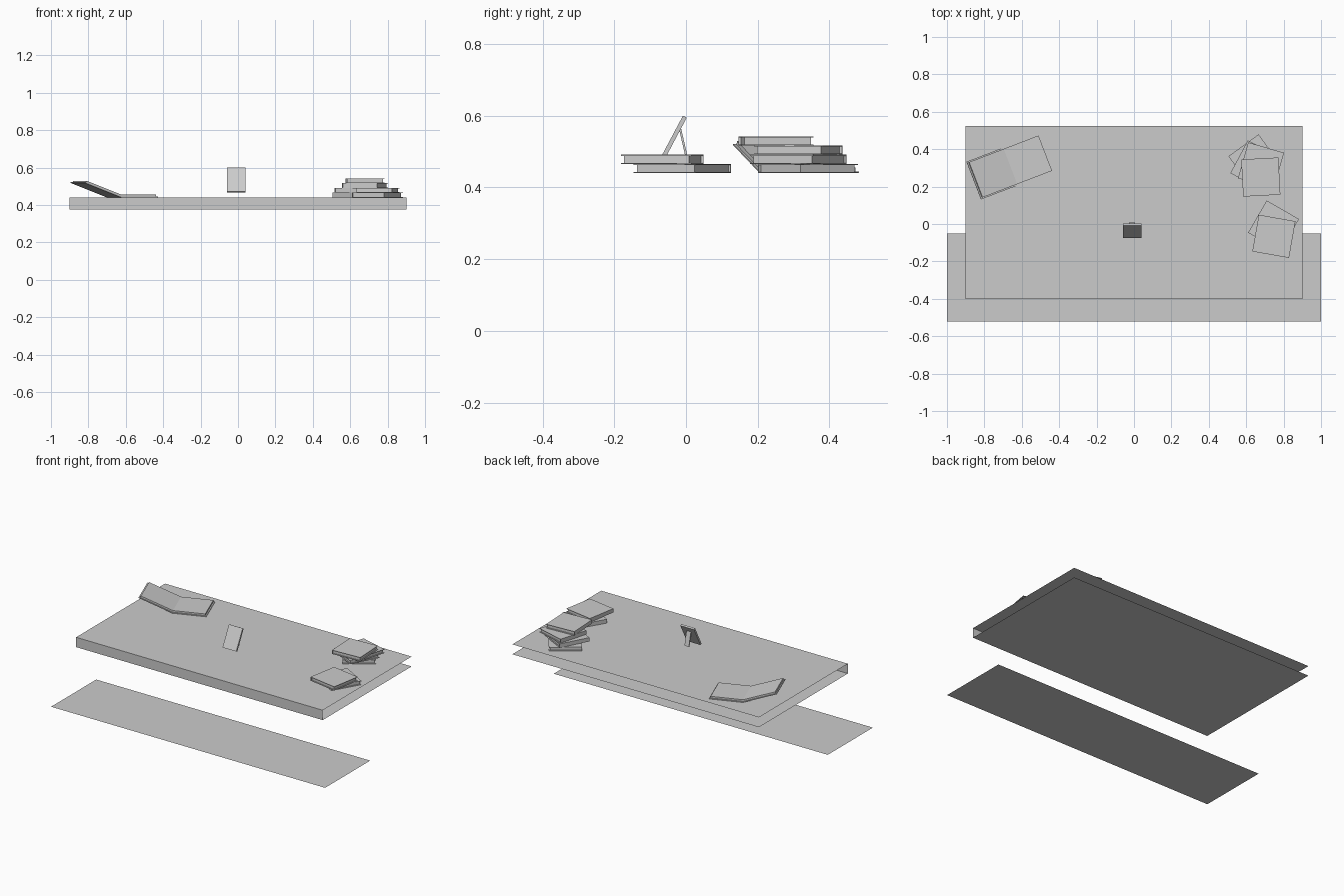
import bpy, bmesh
from math import radians
from mathutils import Matrix, Vector

if "Cube" in bpy.data.objects:
    bpy.data.objects.remove(bpy.data.objects["Cube"])


def finish(bm, name, matrix=Matrix()):
    me = bpy.data.meshes.new(name)
    bm.to_mesh(me)
    bm.free()
    ob = bpy.data.objects.new(name, me)
    ob.matrix_world = matrix
    bpy.context.collection.objects.link(ob)
    return ob


def add_box(bm, lo, hi, matrix=Matrix()):
    lo, hi = Vector(lo), Vector(hi)
    m = matrix @ Matrix.Translation((lo + hi) / 2) @ Matrix.Diagonal((*(hi - lo), 1))
    bmesh.ops.create_cube(bm, size=1, matrix=m)


def sheet(name, profile, half_width):
    """Extrude an open (y, z) profile along x as a single-sided sheet."""
    bm = bmesh.new()
    rows = [[bm.verts.new((x, y, z)) for x in (-half_width, half_width)] for y, z in profile]
    for a, b in zip(rows, rows[1:]):
        bm.faces.new((a[0], a[1], b[1], b[0]))
    return finish(bm, name)


def closed_book(name, x, y, z, angle, s=0.199, h=0.0255):
    """Two thin covers and a spine around an inset page block."""
    bm = bmesh.new()
    r, t, inset = s / 2, 0.003, 0.007
    add_box(bm, (-r, -r, 0), (r, r, t))
    add_box(bm, (-r, -r, h - t), (r, r, h))
    add_box(bm, (-r, -r, t), (-r + t, r, h - t))
    add_box(bm, (-r + t, -r + inset, t), (r - inset, r - inset, h - t))
    return finish(bm, name, Matrix.Translation((x, y, z)) @ Matrix.Rotation(radians(angle), 4, 'Z'))


TOP = 0.44

# Floor strip and desk slab (open at the ends and back)
sheet("floor_mat", [(-0.52, 0), (-0.05, 0)], 1.0)
sheet("desk_top", [(0.525, 0.375), (-0.402, 0.375), (-0.402, TOP), (0.525, TOP)][::1], 0.9)
desk = bpy.data.objects["desk_top"]
bm = bmesh.new()
bm.from_mesh(desk.data)
bmesh.ops.reverse_faces(bm, faces=[f for f in bm.faces if f.calc_center_median().z < 0.38 and f.normal.z > 0])
for f in bm.faces:
    f.normal_update()
    if f.calc_center_median().z > 0.43 and f.normal.z < 0:
        f.normal_flip()
    if abs(f.normal.y) > 0.9 and f.normal.y > 0:
        f.normal_flip()
bm.to_mesh(desk.data)
bm.free()

# Book stacks: x, y, angle from the bottom up
stacks = {
    "back_stack": [(0.644, 0.34, 36), (0.65, 0.313, -28), (0.679, 0.313, -16), (0.678, 0.251, 3)],
    "front_stack": [(0.746, -0.01, -30), (0.748, -0.066, -10)],
}
for name, books in stacks.items():
    for i, (x, y, a) in enumerate(books):
        closed_book(f"{name}_book_{i + 1}", x, y, TOP + i * 0.0257, a)

# Open book: one half flat, the other propped up
base = Matrix.Translation((-0.663, 0.3065, TOP)) @ Matrix.Rotation(radians(21), 4, 'Z')
bm = bmesh.new()
add_box(bm, (0, -0.108, 0), (0.21, 0.108, 0.004))
add_box(bm, (0, -0.101, 0.004), (0.202, 0.101, 0.015))
tilt = Matrix.Rotation(radians(20.5), 4, 'Y')
add_box(bm, (-0.222, -0.108, 0), (0, 0.108, 0.004), tilt)
add_box(bm, (-0.214, -0.101, 0.004), (0, 0.101, 0.015), tilt)
finish(bm, "open_book", base)

# Picture frame leaning on a rear strut
bm = bmesh.new()
add_box(bm, (-0.05, 0, 0), (0.05, 0.012, 0.144))
finish(bm, "picture_frame",
       Matrix.Translation((-0.01, -0.076, 0.473)) @ Matrix.Rotation(radians(-28), 4, 'X'))
bm = bmesh.new()
add_box(bm, (-0.016, -0.003, -0.1), (0.016, 0.003, 0))
finish(bm, "frame_strut",
       Matrix.Translation((-0.01, -0.018, 0.57)) @ Matrix.Rotation(radians(13), 4, 'X'))
